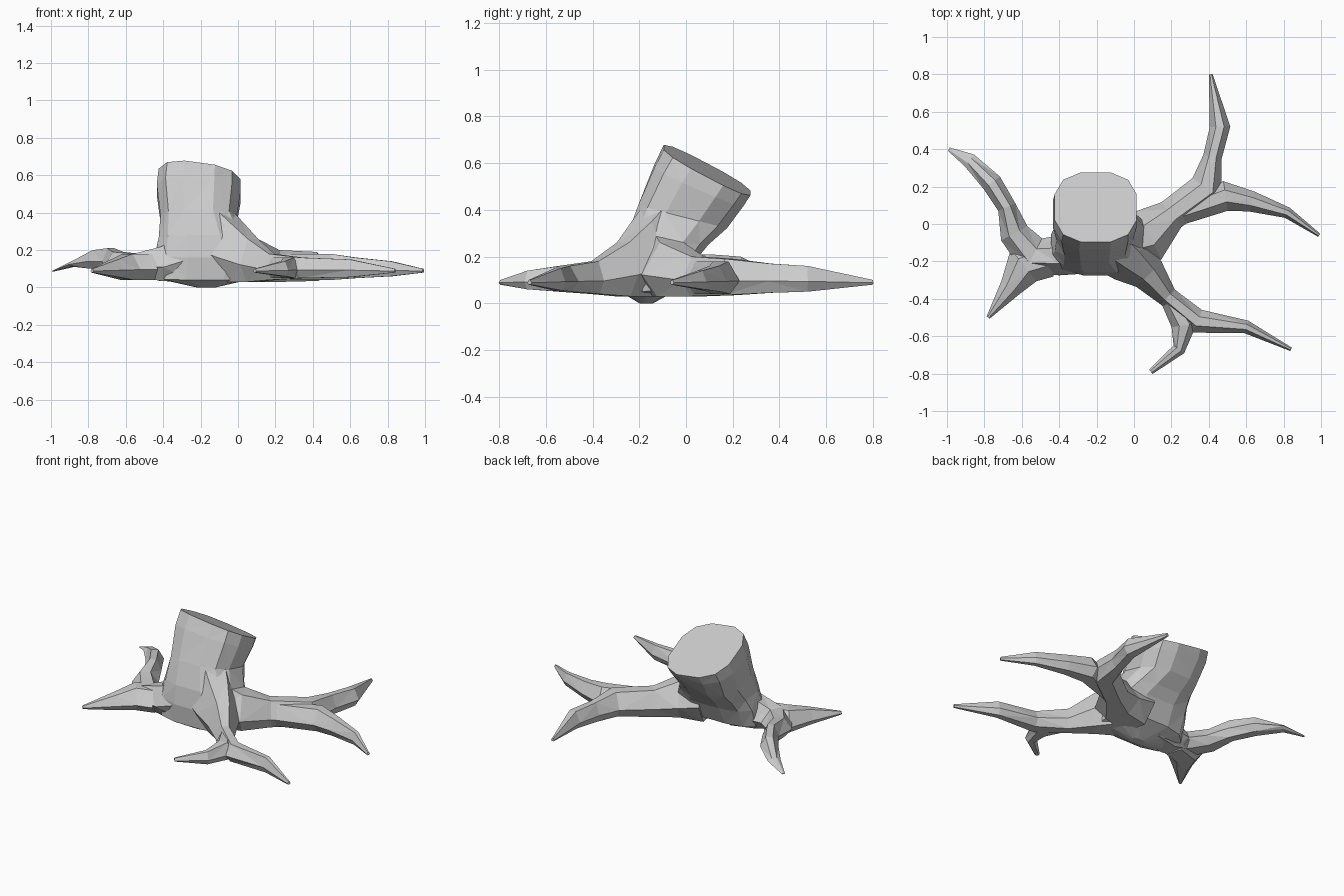
import bpy
import bmesh
from math import cos, sin, pi, copysign
from mathutils import Vector

default_cube = bpy.data.objects.get("Cube")
if default_cube:
    bpy.data.objects.remove(default_cube, do_unlink=True)

grey = (0.6, 0.6, 0.6, 1)
bark = bpy.data.materials.new("grey bark")
bark.use_nodes = True
bark.diffuse_color = grey
bark.node_tree.nodes["Principled BSDF"].inputs["Base Color"].default_value = grey


def loft(name, rings):
    """Skin a list of equal-length point rings into a closed, flat-shaded solid."""
    bm = bmesh.new()
    loops = [[bm.verts.new(point) for point in ring] for ring in rings]
    sides = []
    for lower, upper in zip(loops, loops[1:]):
        for i in range(len(lower)):
            j = (i + 1) % len(lower)
            sides.append(bm.faces.new((lower[i], lower[j], upper[j], upper[i])))
    bm.faces.new(loops[0])
    bm.faces.new(loops[-1])
    bmesh.ops.triangulate(bm, faces=sides, quad_method="SHORT_EDGE")
    bmesh.ops.recalc_face_normals(bm, faces=bm.faces)
    mesh = bpy.data.meshes.new(name)
    bm.to_mesh(mesh)
    bm.free()
    mesh.materials.append(bark)
    part = bpy.data.objects.new(name, mesh)
    bpy.context.collection.objects.link(part)
    return part


def trunk_ring(front, back, x_min, x_max, tilt=0, sides=12):
    """Rounded-square ring between front and back (y, z) points, tilted down to +x."""
    ring = []
    for i in range(sides):
        angle = 2 * pi * (i + 0.5) / sides
        u, v = [copysign(abs(t) ** 0.75, t) for t in (cos(angle), sin(angle))]
        x = (x_min + x_max) / 2 + u * (x_max - x_min) / 2
        y, z = Vector(front).lerp(Vector(back), (v + 1) / 2)
        ring.append((x, y, z - tilt * u))
    return ring


def fuse(part):
    """Merge a part into the stump as one continuous solid."""
    union = stump.modifiers.new(part.name, "BOOLEAN")
    union.operation = "UNION"
    union.solver = "EXACT"
    union.object = part
    bpy.ops.object.modifier_apply(modifier=union.name)
    bpy.data.objects.remove(part, do_unlink=True)


def grow_root(name, path, lift=0):
    """Six-sided root along (x, y, width, top height); lift arches its underside."""
    centres = [Vector((x, y)) for x, y, width, top in path]
    last = len(path) - 1
    rings = []
    for i, (x, y, width, top) in enumerate(path):
        along = (centres[min(i + 1, last)] - centres[max(i - 1, 0)]).normalized()
        across = Vector((-along.y, along.x)) * width / 2
        # Thick sections hang low, thin tips float near the middle
        low = 0.13 - top / 2 if top < 0.2 else 0.03
        low += lift * sin(pi * (i / last) ** 2)
        middle = low + (top - low) * 0.4
        profile = ((-1, middle), (-0.4, top), (0.4, top),
                   (1, middle), (0.5, low), (-0.5, low))
        rings.append([(*(centres[i] + across * s), z) for s, z in profile])
    fuse(loft(name, rings))


# Leaning trunk with a slanted cut top and a keel-like underside
stump = loft("stump", [
    trunk_ring((-0.2, 0), (-0.14, 0), -0.22, -0.12),
    trunk_ring((-0.27, 0.04), (-0.01, 0.07), -0.45, 0.1),
    trunk_ring((-0.28, 0.16), (0.05, 0.19), -0.45, 0.12),
    trunk_ring((-0.26, 0.28), (0.1, 0.25), -0.43, 0.06),
    trunk_ring((-0.21, 0.42), (0.18, 0.32), -0.42, 0),
    trunk_ring((-0.14, 0.59), (0.25, 0.42), -0.44, 0.02, tilt=0.02),
    trunk_ring((-0.1, 0.67), (0.28, 0.47), -0.43, 0.02, tilt=0.03),
])
bpy.context.view_layer.objects.active = stump

# Front root, forking into a long and a short branch
grow_root("front_root_long_branch", [
    (-0.12, -0.1, 0.34, 0.46), (-0.01, -0.19, 0.28, 0.35),
    (0.08, -0.27, 0.19, 0.26), (0.18, -0.39, 0.11, 0.18),
    (0.34, -0.52, 0.13, 0.16), (0.6, -0.55, 0.07, 0.15),
    (0.84, -0.67, 0.02, 0.1),
])
grow_root("front_root_short_branch", [
    (0.19, -0.4, 0.1, 0.16), (0.27, -0.54, 0.14, 0.16),
    (0.24, -0.67, 0.07, 0.14), (0.09, -0.79, 0.03, 0.1),
])

# Back root, forking into an inner and an outer branch
grow_root("back_root_inner_branch", [
    (-0.09, -0.1, 0.3, 0.34), (0.08, -0.06, 0.29, 0.26),
    (0.2, 0.05, 0.17, 0.2), (0.39, 0.19, 0.19, 0.19),
    (0.42, 0.36, 0.1, 0.17), (0.46, 0.52, 0.11, 0.16),
    (0.41, 0.8, 0.02, 0.1),
])
grow_root("back_root_outer_branch", [
    (0.23, 0.06, 0.14, 0.18), (0.49, 0.15, 0.16, 0.18),
    (0.63, 0.12, 0.11, 0.16), (0.82, 0.06, 0.06, 0.14),
    (0.99, -0.06, 0.02, 0.1),
])

# Left-hand root, forking into an arched back branch and a short front one
grow_root("side_root_back_branch", [
    (-0.25, -0.14, 0.25, 0.36), (-0.41, -0.17, 0.21, 0.22),
    (-0.54, -0.17, 0.21, 0.18), (-0.64, -0.05, 0.16, 0.19),
    (-0.68, 0.09, 0.1, 0.21), (-0.76, 0.22, 0.11, 0.2),
    (-0.88, 0.34, 0.08, 0.14), (-0.99, 0.4, 0.02, 0.09),
], lift=0.07)
grow_root("side_root_front_branch", [
    (-0.46, -0.18, 0.21, 0.18), (-0.59, -0.22, 0.22, 0.18),
    (-0.66, -0.34, 0.12, 0.15), (-0.78, -0.5, 0.02, 0.1),
])
